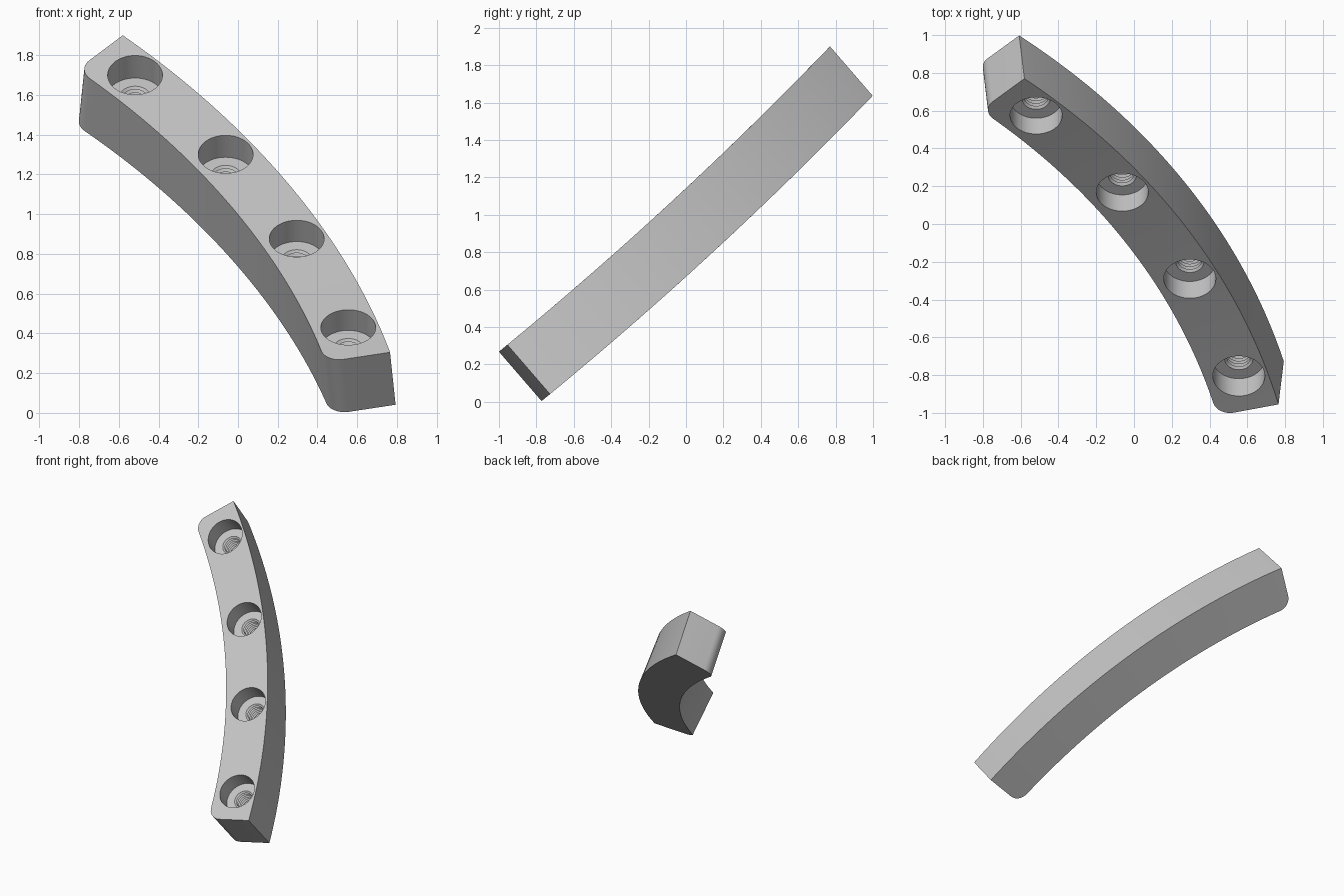
import bpy
import bmesh
import math
from mathutils import Vector, Matrix

cube = bpy.data.objects.get("Cube")
if cube:
    bpy.data.objects.remove(cube, do_unlink=True)

# Frame of the curved bar: chord, bulge, face normal and slope
START = Vector((0.765, -0.955, 0.305))
END = Vector((-0.58, 0.77, 1.90))
CHORD = END - START
ALONG = CHORD.normalized()
NORMAL = Vector((0, -0.679, 0.734)).normalized()
BULGE = ALONG.cross(NORMAL).normalized()
SLOPE = Vector((0, CHORD.y, CHORD.z)) / 2
R_OUT, R_IN, R_HOLE, CORNER = 4.8, 4.467, 4.647, 0.09
HALF = CHORD.length / 2
SWEEP = math.asin(HALF / R_OUT)
SAG = 0.034
DEPTH = Vector((0, -0.228, 0.264))
FLARE = 0.028


def face_point(angle, radius):
    """Point on the face, which is dished along its slope and level in x."""
    v = radius * math.cos(angle) - R_OUT * math.cos(SWEEP)
    offset = ALONG * radius * math.sin(angle) + BULGE * v
    q = offset.dot(SLOPE) / SLOPE.length_squared
    return (START + END) / 2 + offset - NORMAL * SAG * (1 - q * q)


def depth(angle):
    """Edge from back to face, flaring sideways towards the ends."""
    return DEPTH + Vector((FLARE * angle / SWEEP, 0, 0))


def finish(bm, name):
    bmesh.ops.recalc_face_normals(bm, faces=bm.faces)
    mesh = bpy.data.meshes.new(name)
    bm.to_mesh(mesh)
    bm.free()
    obj = bpy.data.objects.new(name, mesh)
    bpy.context.collection.objects.link(obj)
    return obj


# Columns along the arc, closer together at the rounded inner corners
turn = CORNER / R_IN
tips = [SWEEP - turn * (1 - math.cos(math.pi / 2 * i / 10)) for i in range(11)]
middle = [(SWEEP - turn) * i / 24 for i in range(-23, 24)]
angles = sorted([-a for a in tips] + middle + tips)

# Curved bar
bm = bmesh.new()
columns = []
for a in angles:
    gap = min((SWEEP - abs(a)) * R_IN, CORNER)
    inner = R_IN + CORNER - math.sqrt(max(0, CORNER**2 - (CORNER - gap)**2))
    top = [face_point(a, R_OUT), face_point(a, inner)]
    ring = top + [top[1] - depth(a), top[0] - depth(a)]
    columns.append([bm.verts.new(p) for p in ring])
for c, d in zip(columns, columns[1:]):
    for i in range(4):
        j = (i + 1) % 4
        bm.faces.new((c[i], c[j], d[j], d[i]))
bm.faces.new(columns[0])
bm.faces.new(columns[-1])
bar = finish(bm, "curved_bar")

# Profile of a counterbored, threaded blind hole: radius, height
BORE, BORE_DEPTH, PITCH, TURNS = 0.138, 0.138, 0.022, 6
profile = [(BORE, 0.06), (BORE, -BORE_DEPTH)]
for i in range(TURNS):
    z = -BORE_DEPTH - i * PITCH
    profile += [(0.075, z), (0.062, z - PITCH / 2)]
profile.append((0.075, -BORE_DEPTH - TURNS * PITCH))


def hole_cutter(angle):
    bm = bmesh.new()
    seg = 48
    rings = [[bm.verts.new((r * math.cos(k * math.tau / seg),
                            r * math.sin(k * math.tau / seg), z))
              for k in range(seg)] for r, z in profile]
    for p, q in zip(rings, rings[1:]):
        for k in range(seg):
            m = (k + 1) % seg
            bm.faces.new((p[k], p[m], q[m], q[k]))
    bm.faces.new(rings[0])
    bm.faces.new(rings[-1])
    turn_to = DEPTH.to_track_quat('Z', 'Y').to_matrix().to_4x4()
    place = Matrix.Translation(face_point(angle, R_HOLE)) @ turn_to
    bmesh.ops.transform(bm, matrix=place, verts=bm.verts)
    cutter = finish(bm, "hole_cutter")
    cutter.hide_render = True
    return cutter


# Cut the four holes
bpy.context.view_layer.objects.active = bar
bar.select_set(True)
for angle in (-0.2345, -0.0775, 0.0775, 0.2345):
    cutter = hole_cutter(angle)
    mod = bar.modifiers.new("hole", 'BOOLEAN')
    mod.operation = 'DIFFERENCE'
    mod.solver = 'EXACT'
    mod.object = cutter
    bpy.ops.object.modifier_apply(modifier=mod.name)
    bpy.data.objects.remove(cutter, do_unlink=True)

# Plain grey finish
grey = bpy.data.materials.new("light_grey")
grey.use_nodes = True
colour = (0.55, 0.55, 0.55, 1)
grey.diffuse_color = colour
grey.node_tree.nodes["Principled BSDF"].inputs["Base Color"].default_value = colour
bar.data.materials.clear()
bar.data.materials.append(grey)
bpy.ops.object.shade_smooth_by_angle(angle=math.radians(30))
